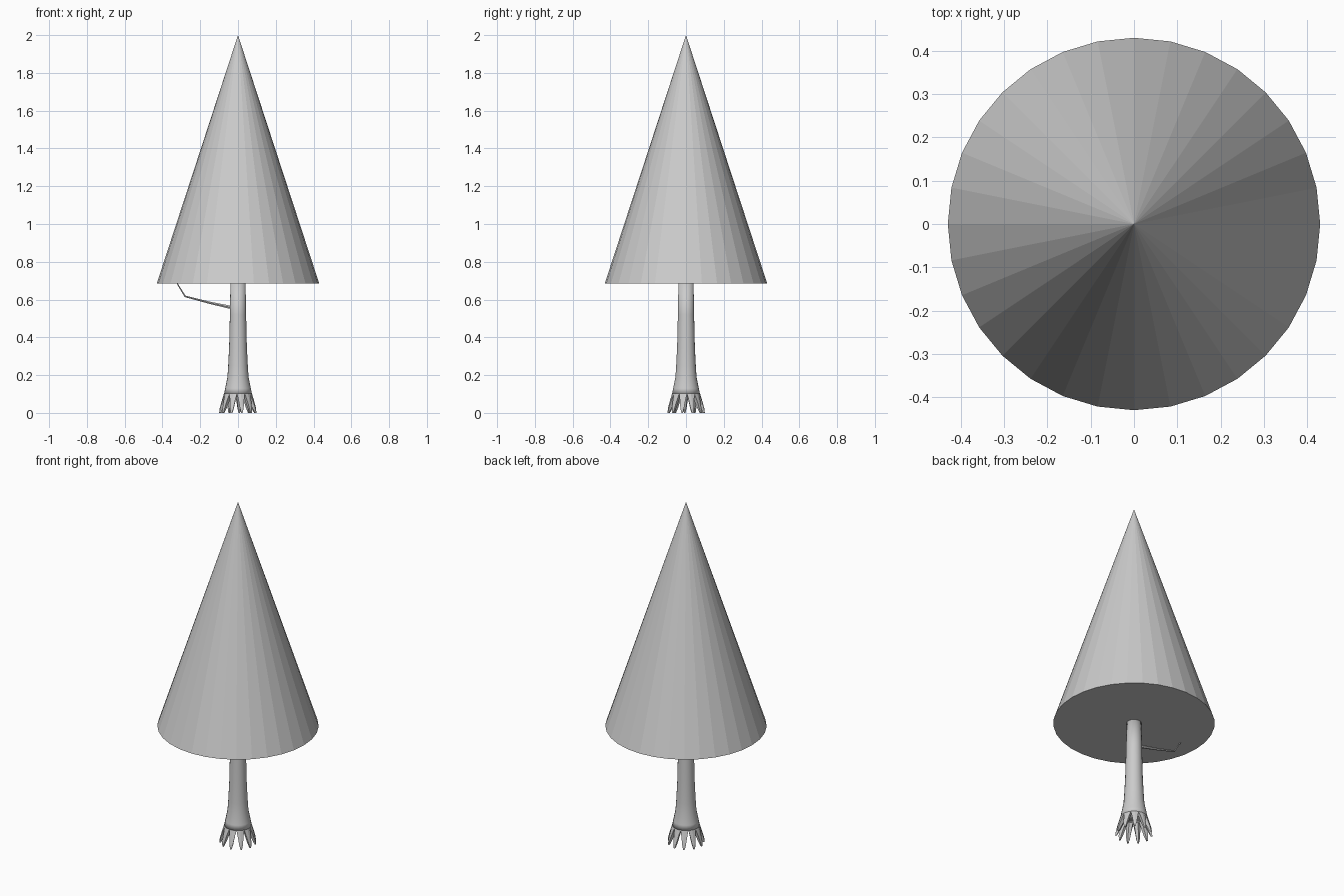
import bpy, bmesh, math
from mathutils import Vector

if "Cube" in bpy.data.objects:
    bpy.data.objects.remove(bpy.data.objects["Cube"])


def make_object(name, bm, smooth=False):
    bmesh.ops.recalc_face_normals(bm, faces=bm.faces)
    mesh = bpy.data.meshes.new(name)
    bm.to_mesh(mesh)
    bm.free()
    for p in mesh.polygons:
        p.use_smooth = smooth
    ob = bpy.data.objects.new(name, mesh)
    bpy.context.collection.objects.link(ob)
    return ob


def loft(bm, rings, cap_start=True, cap_end=True):
    loops = [[bm.verts.new(p) for p in ring] for ring in rings]
    n = len(loops[0])
    for a, b in zip(loops, loops[1:]):
        for i in range(n):
            j = (i + 1) % n
            bm.faces.new((a[i], a[j], b[j], b[i]))
    if cap_start:
        bm.faces.new(loops[0][::-1])
    if cap_end:
        bm.faces.new(loops[-1])


def polar(r, a, z):
    return Vector((r * math.cos(a), r * math.sin(a), z))


# Foliage: one flat-shaded cone
bpy.ops.mesh.primitive_cone_add(vertices=32, radius1=0.43, radius2=0,
                                depth=1.315, location=(0, 0, 0.685 + 1.315 / 2))
bpy.context.object.name = "foliage_cone"

# Trunk: flared column
ROOTS = 11
SIDES = ROOTS * 2
START = math.radians(-45)
profile = [(0.074, 0.10), (0.068, 0.13), (0.056, 0.19), (0.052, 0.25),
           (0.047, 0.35), (0.043, 0.52), (0.040, 0.69)]
bm = bmesh.new()
loft(bm, [[polar(r, START + math.tau * (i + 0.5) / SIDES, z) for i in range(SIDES)]
          for r, z in profile])
make_object("trunk", bm, True)

# Roots: tapered claws around the trunk foot
bm = bmesh.new()
half = math.pi / ROOTS
# outer radius, inner radius, share of the angular slot, height
sections = [(0.074, 0.048, 1.0, 0.102), (0.085, 0.062, 0.62, 0.065),
            (0.096, 0.080, 0.36, 0.025), (0.099, 0.092, 0.14, 0.0)]
for k in range(ROOTS):
    a = START + math.tau * k / ROOTS
    loft(bm, [[polar(ro, a - half * w, z), polar(ro * 1.01, a, z),
               polar(ro, a + half * w, z), polar(ri, a + half * w * 0.8, z),
               polar(ri, a - half * w * 0.8, z)]
              for ro, ri, w, z in sections])
make_object("roots", bm)

# Branch: thin bent twig
path = [(-0.03, 0.557, 0.010), (-0.15, 0.583, 0.007),
        (-0.28, 0.617, 0.005), (-0.325, 0.69, 0.003)]
bm = bmesh.new()
rings = []
for i, (x, z, r) in enumerate(path):
    p, q = path[max(i - 1, 0)], path[min(i + 1, len(path) - 1)]
    d = Vector((q[0] - p[0], 0, q[1] - p[1])).normalized()
    side, up = Vector((0, 1, 0)), Vector((-d.z, 0, d.x))
    rings.append([Vector((x, 0, z)) + r * (side * math.cos(t) + up * math.sin(t))
                  for t in (math.tau * s / 6 for s in range(6))])
loft(bm, rings)
make_object("branch", bm)
